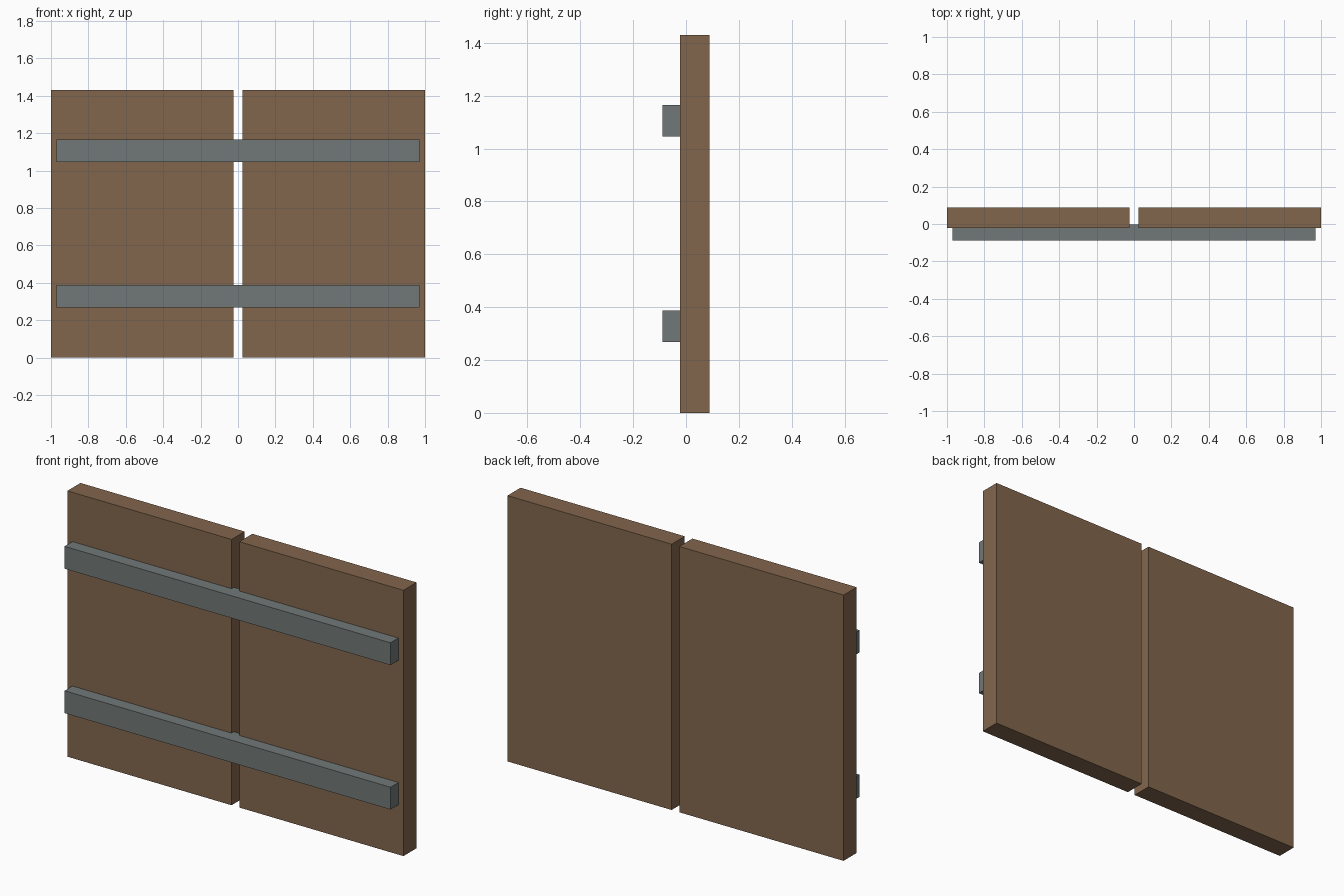
import bpy

if "Cube" in bpy.data.objects:
    bpy.data.objects.remove(bpy.data.objects["Cube"])


def material(name, rgb):
    m = bpy.data.materials.new(name)
    m.diffuse_color = (*rgb, 1.0)
    m.use_nodes = True
    m.node_tree.nodes["Principled BSDF"].inputs["Base Color"].default_value = m.diffuse_color
    return m


def box(name, lo, hi, mat):
    """Axis-aligned box between two corners."""
    centre = [(a + b) / 2 for a, b in zip(lo, hi)]
    bpy.ops.mesh.primitive_cube_add(size=1, location=centre)
    ob = bpy.context.object
    ob.name = name
    ob.scale = [b - a for a, b in zip(lo, hi)]
    bpy.ops.object.transform_apply(location=False, rotation=False, scale=True)
    ob.data.materials.append(mat)
    return ob


wood = material("brown wood", (0.225, 0.133, 0.073))
metal = material("grey metal", (0.165, 0.190, 0.187))

# Two door panels with a narrow gap between them
for side, x0, x1 in (("left", -1.0, -0.023), ("right", 0.023, 1.0)):
    box(side + "_panel", (x0, -0.022, 0.0), (x1, 0.089, 1.43), wood)

# Two cross bars set slightly into the front of the panels
for level, z in (("lower", 0.328), ("upper", 1.105)):
    box(level + "_cross_bar", (-0.97, -0.089, z - 0.06), (0.97, -0.002, z + 0.06), metal)
